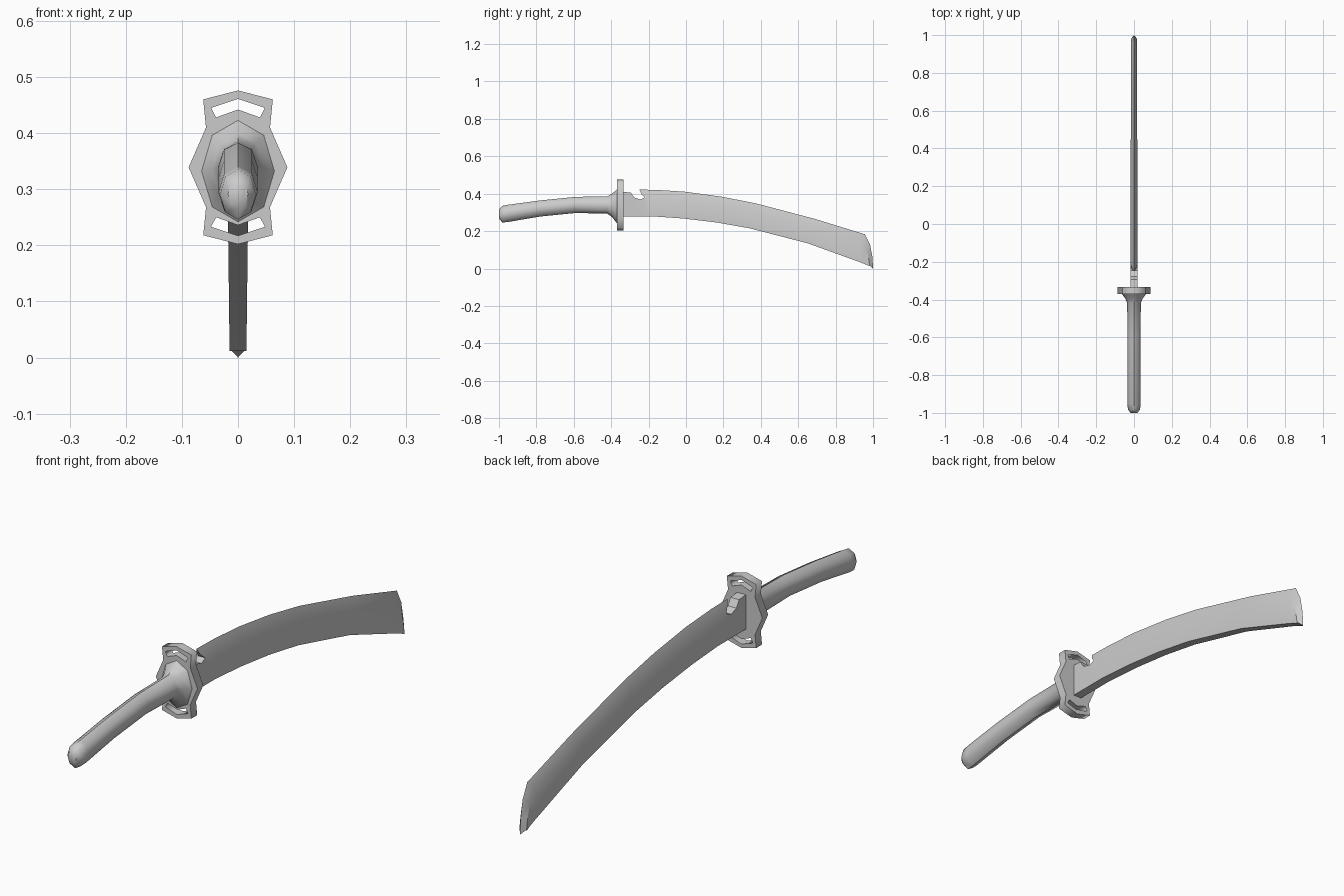
import bpy, bmesh, math

if "Cube" in bpy.data.objects:
    bpy.data.objects.remove(bpy.data.objects["Cube"])


def loft(name, rings, smooth_angle):
    """Skin a list of equal-length closed rings and cap both ends."""
    bm = bmesh.new()
    loops = [[bm.verts.new(p) for p in ring] for ring in rings]
    n = len(loops[0])
    for a, b in zip(loops, loops[1:]):
        for i in range(n):
            j = (i + 1) % n
            bm.faces.new((a[i], a[j], b[j], b[i]))
    bm.faces.new(loops[0])
    bm.faces.new(loops[-1])
    bmesh.ops.remove_doubles(bm, verts=bm.verts, dist=0.0002)
    bmesh.ops.recalc_face_normals(bm, faces=bm.faces)
    mesh = bpy.data.meshes.new(name)
    bm.to_mesh(mesh)
    bm.free()
    obj = bpy.data.objects.new(name, mesh)
    bpy.context.collection.objects.link(obj)
    select(obj)
    bpy.ops.object.shade_smooth_by_angle(angle=math.radians(smooth_angle))
    return obj


def select(obj):
    bpy.ops.object.select_all(action='DESELECT')
    obj.select_set(True)
    bpy.context.view_layer.objects.active = obj


# Handle: eight-sided ovals (y, bottom z, top z, half width), flared at the guard
handle = [(-1.0, 0.268, 0.315, 0.018), (-0.982, 0.246, 0.335, 0.032),
          (-0.95, 0.249, 0.341, 0.035), (-0.78, 0.278, 0.364, 0.035),
          (-0.59, 0.297, 0.383, 0.035), (-0.42, 0.293, 0.386, 0.036),
          (-0.395, 0.275, 0.40, 0.046), (-0.368, 0.24, 0.424, 0.066)]
rings = []
for y, lo, hi, rx in handle:
    angles = [i * math.pi / 4 for i in range(8)]
    rings.append([(rx * math.sin(a), y, (lo + hi) / 2 + (hi - lo) / 2 * math.cos(a))
                  for a in angles])
loft("handle", rings, 50)

# Guard: pierced plate, upper half outline mirrored about its middle
MID = 0.339
half = [(0.088, 0), (0.057, 0.071), (0.062, 0.121), (0, 0.137),
        (-0.062, 0.121), (-0.057, 0.071)]
slot = [(0.048, 0.106), (0, 0.122), (-0.048, 0.106),
        (-0.039, 0.089), (0, 0.103), (0.039, 0.089)]
curve = bpy.data.curves.new("guard", 'CURVE')
curve.dimensions = '2D'
curve.fill_mode = 'BOTH'
curve.extrude = 0.0175
outline = half + [(-x, -z) for x, z in half]
for pts in (outline, slot, [(x, -z) for x, z in slot]):
    spline = curve.splines.new('POLY')
    spline.points.add(len(pts) - 1)
    for p, (x, z) in zip(spline.points, pts):
        p.co = (x, z, 0, 1)
    spline.use_cyclic_u = True
guard = bpy.data.objects.new("guard", curve)
guard.location = (0, -0.352, MID)
guard.rotation_euler = (math.pi / 2, 0, 0)
bpy.context.collection.objects.link(guard)
select(guard)
bpy.ops.object.convert(target='MESH')

# Blade stations: edge (y, z), bevel line (y, z), spine (y, z), edge half width, body half width
W = 0.018
blade = [
    # squared root and hooked notch
    (-0.34, 0.41, -0.34, 0.36, -0.34, 0.278, W, W),
    (-0.294, 0.406, -0.294, 0.358, -0.294, 0.278, W, W),
    (-0.278, 0.38, -0.278, 0.355, -0.278, 0.278, W, W),
    (-0.246, 0.369, -0.246, 0.355, -0.246, 0.278, W, W),
    (-0.22, 0.38, -0.215, 0.362, -0.215, 0.278, 0.016, W),
    (-0.238, 0.398, -0.205, 0.37, -0.205, 0.278, 0.008, W),
    (-0.25, 0.422, -0.195, 0.372, -0.195, 0.278, 0, W),
    # long curved edge
    (-0.15, 0.42, -0.15, 0.37, -0.166, 0.278, 0, W),
    (0.0, 0.41, -0.01, 0.36, -0.01, 0.267, 0, W),
    (0.19, 0.384, 0.175, 0.335, 0.165, 0.246, 0, W),
    (0.37, 0.349, 0.355, 0.302, 0.34, 0.215, 0, 0.0175),
    (0.69, 0.265, 0.67, 0.222, 0.65, 0.135, 0, 0.0165),
    # bevelled tip
    (0.957, 0.183, 0.937, 0.158, 0.88, 0.052, 0, 0.0155),
    (0.984, 0.128, 0.962, 0.112, 0.93, 0.034, 0, 0.015),
    (0.997, 0.06, 0.976, 0.055, 0.96, 0.022, 0, 0.015),
    (1.0, 0.0, 0.982, 0.016, 0.98, 0.012, 0, 0.015),
]
rings = []
for ey, ez, by, bz, sy, sz, ew, w in blade:
    rings.append([(ew, ey, ez), (w, by, bz), (w, sy, sz),
                  (-w, sy, sz), (-w, by, bz), (-ew, ey, ez)])
loft("blade", rings, 30)
